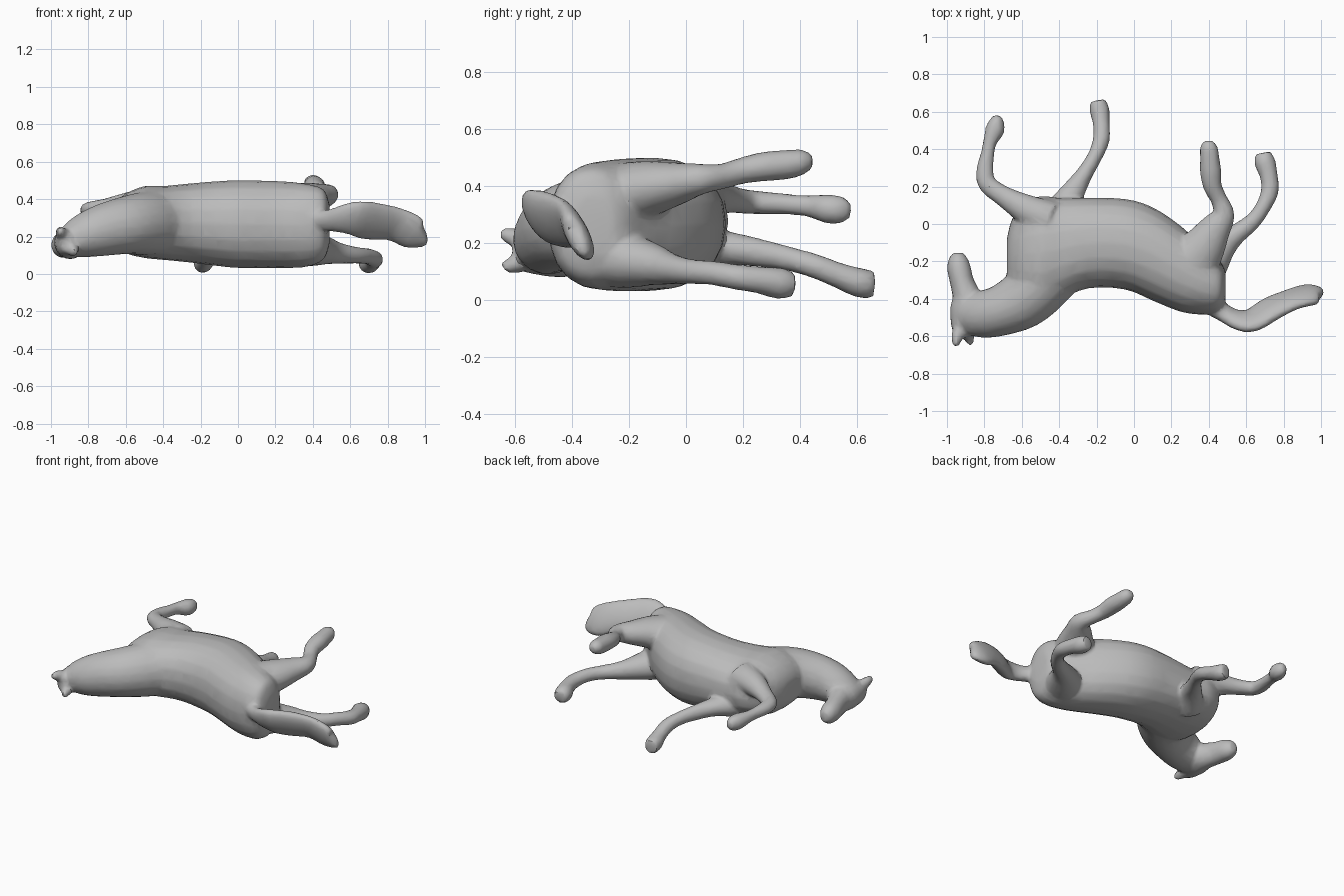
import bpy, bmesh, math
from mathutils import Vector

SIDES = 20
coat = bpy.data.materials.new("grey coat")
coat.diffuse_color = (0.5, 0.5, 0.5, 1)
parts = []


def smooth_rows(rows, steps):
    """Catmull-Rom interpolation of (x, y, z, width radius, height radius)."""
    pts = [Vector(r) for r in rows]
    pts = [2 * pts[0] - pts[1]] + pts + [2 * pts[-1] - pts[-2]]
    out = []
    for i in range(1, len(pts) - 2):
        a, b, c, d = pts[i - 1:i + 3]
        for s in range(steps):
            t = s / steps
            out.append(0.5 * (2 * b + (c - a) * t + (2 * a - 5 * b + 4 * c - d) * t * t
                              + (3 * b - a - 3 * c + d) * t ** 3))
    out.append(pts[-2])
    return out


def sweep(name, rows, axis=None, fullness=1.0, roll=0.0, steps=3):
    """Loft oval sections along a path; axis fixes the section planes."""
    rows = smooth_rows(rows, steps)
    centres = [Vector(r[:3]) for r in rows]
    bm = bmesh.new()
    rings = []
    for i, r in enumerate(rows):
        tangent = axis or (centres[min(i + 1, len(rows) - 1)] - centres[max(i - 1, 0)]).normalized()
        side = tangent.cross(Vector((0, 0, 1))).normalized()
        up = side.cross(tangent)
        side, up = (side * math.cos(roll) - up * math.sin(roll),
                    up * math.cos(roll) + side * math.sin(roll))
        ring = []
        for k in range(SIDES):
            a = 2 * math.pi * k / SIDES
            c, s = math.cos(a), math.sin(a)
            c = math.copysign(abs(c) ** fullness, c) * max(r[3], 0.01)
            s = math.copysign(abs(s) ** fullness, s) * max(r[4], 0.01)
            ring.append(bm.verts.new(centres[i] + side * c + up * s))
        rings.append(ring)
    for a, b in zip(rings, rings[1:]):
        for k in range(SIDES):
            n = (k + 1) % SIDES
            bm.faces.new((a[k], a[n], b[n], b[k]))
    bm.faces.new(rings[0])
    bm.faces.new(rings[-1])
    bmesh.ops.recalc_face_normals(bm, faces=bm.faces)
    mesh = bpy.data.meshes.new(name)
    bm.to_mesh(mesh)
    bm.free()
    mesh.materials.append(coat)
    obj = bpy.data.objects.new(name, mesh)
    bpy.context.collection.objects.link(obj)
    parts.append(obj)


# Torso lying on its side: x, back y, belly y, bottom z, top z
body = [(-0.68, -0.30, -0.08, .19, .33), (-0.655, -0.37, 0.02, .15, .38),
        (-0.60, -0.43, 0.11, .11, .43), (-0.50, -0.46, 0.15, .085, .47),
        (-0.40, -0.41, 0.14, .075, .47), (-0.25, -0.345, 0.14, .06, .485),
        (-0.05, -0.35, 0.135, .035, .50), (0.10, -0.41, 0.09, .03, .50),
        (0.25, -0.47, -0.01, .03, .495), (0.38, -0.485, -0.13, .04, .48),
        (0.46, -0.465, -0.20, .08, .45), (0.49, -0.40, -0.25, .16, .37)]
sweep("torso", [(x, (a + b) / 2, (c + d) / 2, (b - a) / 2, (d - c) / 2)
                for x, a, b, c, d in body], Vector((1, 0, 0)), 0.9)

# Neck and head
sweep("neck", [(-0.40, -0.20, .27, .17, .17), (-0.50, -0.32, .27, .165, .17),
               (-0.60, -0.41, .26, .155, .155), (-0.72, -0.465, .235, .135, .14),
               (-0.82, -0.485, .205, .125, .12), (-0.90, -0.495, .18, .095, .09),
               (-0.95, -0.50, .17, .05, .05)])
sweep("head", [(-0.92, -0.61, .17, .03, .05), (-0.915, -0.56, .17, .062, .075),
               (-0.90, -0.47, .17, .085, .09), (-0.895, -0.39, .165, .077, .085),
               (-0.92, -0.31, .16, .064, .075), (-0.935, -0.24, .155, .064, .07),
               (-0.94, -0.19, .15, .053, .06), (-0.94, -0.155, .15, .03, .035)])

# Ears
for name, base, tip in (("upper_ear", (-0.935, -0.55, .205), (-0.955, -0.655, .235)),
                        ("lower_ear", (-0.90, -0.55, .14), (-0.87, -0.645, .115))):
    mid = [(p + q) / 2 for p, q in zip(base, tip)]
    sweep(name, [(*base, .03, .03), (*mid, .032, .034), (*tip, .015, .018)], steps=2)

# Front legs
sweep("upper_front_leg", [(-0.46, 0.02, .36, .11, .10), (-0.58, 0.08, .365, .08, .075),
                          (-0.70, 0.15, .355, .055, .05), (-0.785, 0.215, .345, .05, .043),
                          (-0.797, 0.29, .34, .046, .04), (-0.782, 0.38, .335, .036, .036),
                          (-0.77, 0.44, .33, .037, .04), (-0.745, 0.50, .32, .052, .052),
                          (-0.735, 0.55, .315, .04, .047), (-0.735, 0.58, .31, .02, .025)])
sweep("lower_front_leg", [(-0.42, 0.02, .17, .10, .09), (-0.34, 0.15, .18, .07, .06),
                          (-0.27, 0.26, .165, .046, .05), (-0.21, 0.36, .145, .04, .043),
                          (-0.175, 0.45, .12, .045, .043), (-0.175, 0.54, .085, .045, .045),
                          (-0.185, 0.61, .06, .054, .052), (-0.195, 0.66, .055, .042, .05)])

# Hind legs with broad thighs and a gap between them
sweep("upper_hind_leg", [(0.26, -0.26, .36, .17, .12), (0.36, -0.14, .39, .125, .10),
                         (0.43, -0.03, .41, .088, .075),
                         (0.48, 0.05, .425, .06, .055), (0.455, 0.13, .435, .045, .045),
                         (0.42, 0.20, .455, .05, .047), (0.41, 0.28, .47, .058, .052),
                         (0.405, 0.35, .475, .052, .052), (0.40, 0.41, .485, .048, .045),
                         (0.40, 0.445, .485, .025, .025)])
sweep("lower_hind_leg", [(0.29, -0.32, .17, .16, .125), (0.39, -0.21, .14, .12, .10),
                         (0.47, -0.12, .125, .08, .075),
                         (0.54, -0.06, .11, .056, .057), (0.63, 0.01, .10, .045, .045),
                         (0.69, 0.09, .095, .041, .043), (0.727, 0.18, .08, .048, .045),
                         (0.72, 0.26, .07, .048, .048), (0.70, 0.33, .058, .057, .056),
                         (0.69, 0.38, .055, .042, .042)])

# Tail, a flattened brush that twists outward
sweep("tail", [(0.38, -0.41, .29, .06, .06), (0.48, -0.475, .285, .045, .06),
               (0.55, -0.51, .29, .043, .08), (0.63, -0.515, .295, .045, .105),
               (0.73, -0.455, .28, .048, .11), (0.84, -0.405, .265, .04, .10),
               (0.93, -0.38, .225, .042, .10), (0.98, -0.375, .205, .035, .075),
               (1.005, -0.385, .205, .02, .04)], roll=0.5)

# Fuse the parts into one continuous body, then facet it lightly
bpy.ops.object.select_all(action='DESELECT')
for p in parts:
    p.select_set(True)
horse = parts[0]
bpy.context.view_layer.objects.active = horse
bpy.ops.object.join()
horse.name = "horse_body"
remesh = horse.modifiers.new("fuse", 'REMESH')
remesh.mode = 'VOXEL'
remesh.voxel_size = 0.012
soften = horse.modifiers.new("soften", 'SMOOTH')
soften.factor = 0.5
soften.iterations = 6
facet = horse.modifiers.new("facet", 'DECIMATE')
facet.ratio = 0.15
for m in (remesh, soften, facet):
    bpy.ops.object.modifier_apply(modifier=m.name)
horse.data.materials.clear()
horse.data.materials.append(coat)
bpy.ops.object.shade_smooth_by_angle(angle=math.radians(30))
